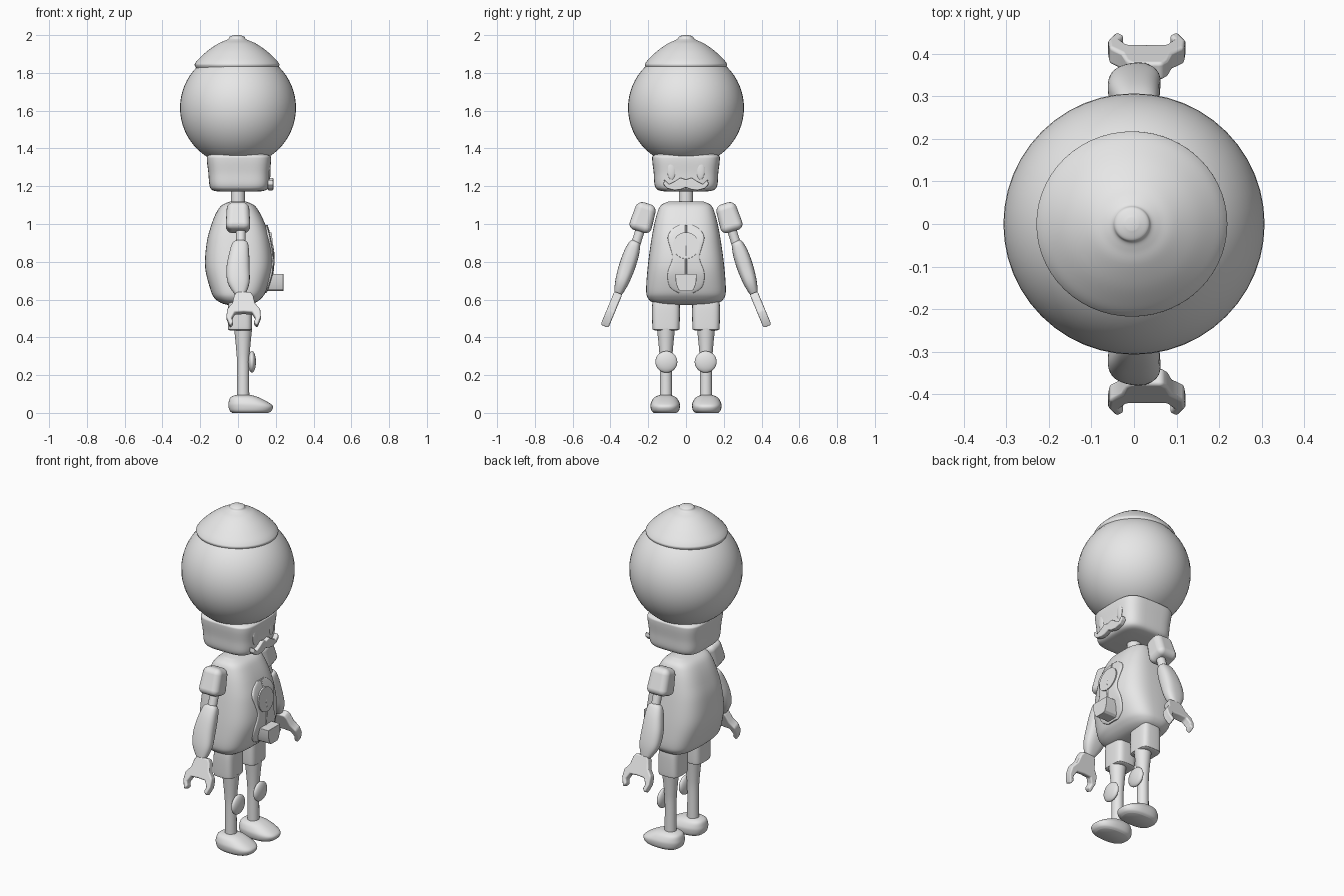
import bpy, bmesh, math
from math import radians, sin, cos, pi

cube = bpy.data.objects.get("Cube")
if cube:
    bpy.data.objects.remove(cube)

GREY = (0.8, 0.8, 0.8, 1)
mat = bpy.data.materials.new("light grey")
mat.use_nodes = True
mat.diffuse_color = GREY
mat.node_tree.nodes["Principled BSDF"].inputs["Base Color"].default_value = GREY


def finish(name, bm, loc=(0, 0, 0), rot=(0, 0, 0), bevel=0):
    bmesh.ops.recalc_face_normals(bm, faces=bm.faces)
    mesh = bpy.data.meshes.new(name)
    bm.to_mesh(mesh)
    bm.free()
    mesh.materials.append(mat)
    mesh.shade_smooth()
    obj = bpy.data.objects.new(name, mesh)
    bpy.context.collection.objects.link(obj)
    obj.location, obj.rotation_euler = loc, rot
    if bevel:
        mod = obj.modifiers.new("rounding", 'BEVEL')
        mod.width, mod.segments = bevel, 4
        mod.limit_method = 'ANGLE'
        mod.harden_normals = True
    else:
        mesh.set_sharp_from_angle(angle=radians(50))
    return obj


def smooth_rings(rings, steps=5):
    """Catmull-Rom interpolation through ring parameters."""
    out = []
    for i in range(len(rings) - 1):
        quad = [rings[max(i - 1, 0)], rings[i], rings[i + 1],
                rings[min(i + 2, len(rings) - 1)]]
        for k in range(steps):
            t = k / steps
            out.append([0.5 * (2 * b + (c - a) * t + (2 * a - 5 * b + 4 * c - d) * t * t
                               + (3 * b - a - 3 * c + d) * t ** 3)
                        for a, b, c, d in zip(*quad)])
    return out + [list(rings[-1])]


def loft(name, rings, power=2.0, loc=(0, 0, 0), rot=(0, 0, 0), n=40):
    """Rings are (z, centre x, half width x, half width y)."""
    def sup(v):
        return math.copysign(abs(v) ** (2 / power), v) if abs(v) > 1e-6 else 0
    bm = bmesh.new()
    loops = [[bm.verts.new((cx + hx * sup(cos(2 * pi * i / n)),
                            hy * sup(sin(2 * pi * i / n)), z)) for i in range(n)]
             for z, cx, hx, hy in smooth_rings(rings)]
    for a, b in zip(loops, loops[1:]):
        for i in range(n):
            j = (i + 1) % n
            bm.faces.new((a[i], a[j], b[j], b[i]))
    bm.faces.new(loops[0])
    bm.faces.new(loops[-1])
    return finish(name, bm, loc, rot)


def rod(name, r1, r2, z1, z2, **kw):
    return loft(name, [(z1, 0, r1, r1), (z2, 0, r2, r2)], n=24, **kw)


def ball(name, loc, radii, rot=(0, 0, 0)):
    bm = bmesh.new()
    bmesh.ops.create_uvsphere(bm, u_segments=48, v_segments=32, radius=1)
    bmesh.ops.scale(bm, vec=radii, verts=bm.verts)
    return finish(name, bm, loc, rot)


def prism(name, half, thick, loc, rot, bevel):
    """Half outline (side, height) mirrored, then thickened."""
    pts = half + [(-u, v) for u, v in reversed(half) if u > 0]
    bm = bmesh.new()
    face = bm.faces.new([bm.verts.new((u, -thick / 2, v)) for u, v in pts])
    new = bmesh.ops.extrude_face_region(bm, geom=[face])["geom"]
    bmesh.ops.translate(bm, vec=(0, thick, 0),
                        verts=[v for v in new if isinstance(v, bmesh.types.BMVert)])
    return finish(name, bm, loc, rot, bevel)


# Head: globe, cap and jaw
ball("head_globe", (0, 0, 1.615), (0.307, 0.307, 0.307))
loft("cap", [(z, -0.005, r, r * 0.97) for z, r in
             [(1.815, 0.21), (1.84, 0.224), (1.855, 0.219), (1.88, 0.197), (1.92, 0.152),
              (1.955, 0.1), (1.97, 0.066), (1.98, 0.046), (1.992, 0.038), (2, 0.015)]], n=56)
loft("jaw", [(1.172, 0.005, 0.11, 0.11), (1.18, 0.006, 0.143, 0.148),
             (1.205, 0.007, 0.158, 0.166), (1.27, 0.006, 0.163, 0.171),
             (1.34, 0.005, 0.17, 0.179), (1.362, 0.004, 0.163, 0.173),
             (1.38, 0, 0.12, 0.13)], power=4, n=56)
rod("neck", 0.038, 0.038, 1.1, 1.19)

# Face
for side, s in (("left", 1), ("right", -1)):
    ball(side + "_eye", (0.166, s * 0.077, 1.285), (0.007, 0.022, 0.05))
prism("moustache", [(0, 1.235), (0.03, 1.245), (0.06, 1.225), (0.09, 1.21), (0.115, 1.235),
                    (0.12, 1.21), (0.1, 1.188), (0.06, 1.178), (0.03, 1.182), (0, 1.193)],
      0.03, (0.172, 0, 0), (0, 0, pi / 2), 0.006)

# Torso
TORSO = [(0.57, 0, 0.045, 0.1), (0.58, 0, 0.085, 0.165), (0.605, 0, 0.122, 0.2),
         (0.65, 0.003, 0.148, 0.211), (0.77, 0.004, 0.178, 0.203), (0.9, 0.003, 0.169, 0.186),
         (0.99, 0.002, 0.145, 0.17), (1.06, 0, 0.115, 0.152), (1.1, 0, 0.085, 0.132),
         (1.12, 0, 0.04, 0.09)]
loft("torso", TORSO, power=3, n=64)


def chest(z):
    """Forward reach of the torso at a height."""
    rings = smooth_rings(TORSO)
    for a, b in zip(rings, rings[1:]):
        if a[0] <= z <= b[0]:
            t = (z - a[0]) / (b[0] - a[0])
            return (a[1] + a[2]) * (1 - t) + (b[1] + b[2]) * t


# Chest panel with dial, stem and spout
loft("chest_panel", [(z, chest(z) - 0.003, 0.01, w) for z, w in
                     [(0.635, 0.04), (0.66, 0.08), (0.7, 0.096), (0.75, 0.095), (0.82, 0.072),
                      (0.88, 0.085), (0.93, 0.097), (0.97, 0.075), (0.995, 0.035)]], power=4)
rod("dial", 0.07, 0.07, -0.012, 0.012, loc=(chest(0.885), 0, 0.885), rot=(0, radians(83), 0))
loft("stem", [(z, chest(z) + 0.006, 0.006, 0.005) for z in (0.73, 0.82, 0.9, 0.995)], n=12)
prism("spout", [(0, 0.735), (0.056, 0.735), (0.054, 0.69), (0.042, 0.655), (0.03, 0.645),
                (0, 0.645)], 0.09, (0.195, 0, 0), (0, 0, pi / 2), 0.002)

for side, s in (("left", 1), ("right", -1)):
    # Arm
    bm = bmesh.new()
    bmesh.ops.create_cube(bm, size=1)
    bmesh.ops.scale(bm, vec=(0.132, 0.125, 0.155), verts=bm.verts)
    for v in bm.verts:
        if v.co.z > 0:
            v.co.x *= 0.88
            v.co.y *= 0.85
    finish(side + "_shoulder", bm, (0, s * 0.227, 1.035), (s * radians(17), 0, 0), 0.035)
    rod(side + "_upper_arm", 0.025, 0.025, -0.14, 0,
        loc=(0.015, s * 0.235, 0.99), rot=(s * radians(18), 0, 0))
    loft(side + "_forearm", [(-0.3, 0.01, 0.018, 0.015), (-0.29, 0.01, 0.032, 0.022),
                             (-0.23, 0.003, 0.058, 0.036), (-0.15, 0, 0.061, 0.043),
                             (-0.07, 0.006, 0.053, 0.041), (-0.015, 0.011, 0.042, 0.03),
                             (0, 0.012, 0.025, 0.018)], power=2.6,
         loc=(0, s * 0.267, 0.91), rot=(s * radians(18.4), 0, 0))
    rod(side + "_wrist", 0.02, 0.02, -0.08, 0,
        loc=(0.022, s * 0.347, 0.67), rot=(s * radians(20), 0, 0))
    prism(side + "_claw", [(0, 0), (0.036, 0), (0.05, -0.02), (0.06, -0.065), (0.088, -0.1),
                           (0.091, -0.145), (0.072, -0.195), (0.053, -0.175), (0.063, -0.15),
                           (0.046, -0.118), (0, -0.115)], 0.045,
          (0.03, s * 0.358, 0.635), (s * radians(22.6), 0, 0), 0.009)

    # Leg
    y = s * 0.106
    loft(side + "_thigh", [(0.435, 0.01, 0.045, 0.05), (0.44, 0.01, 0.06, 0.066),
                           (0.455, 0.01, 0.064, 0.072), (0.57, 0.01, 0.062, 0.073),
                           (0.63, 0.01, 0.05, 0.065)], power=4, loc=(0, y, 0))
    loft(side + "_shin", [(0.06, 0, 0.033, 0.033), (0.25, 0, 0.032, 0.032),
                          (0.34, 0, 0.037, 0.037), (0.45, 0, 0.048, 0.048)],
         loc=(0.027, y, 0), n=28)
    ball(side + "_knee_pad", (0.074, s * 0.104, 0.27), (0.021, 0.058, 0.057))
    loft(side + "_foot", [(0, 0.065, 0.095, 0.06), (0.012, 0.067, 0.111, 0.073),
                          (0.035, 0.067, 0.118, 0.078), (0.055, 0.056, 0.106, 0.075),
                          (0.08, 0.036, 0.078, 0.06), (0.092, 0.03, 0.05, 0.038),
                          (0.095, 0.03, 0.02, 0.018)], power=2.5, loc=(0, s * 0.11, 0))
